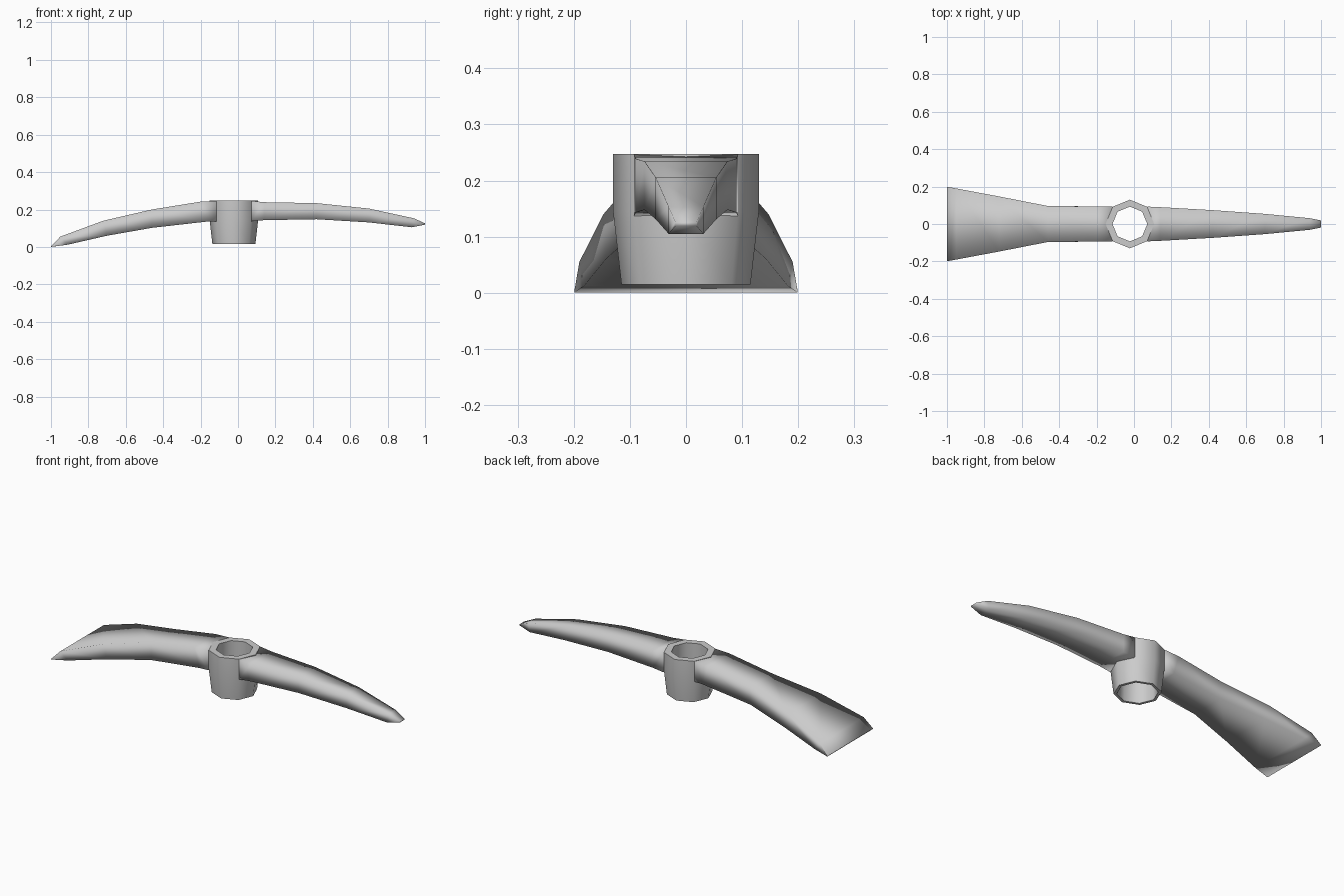
import bpy, bmesh
from math import cos, sin, pi, radians

if "Cube" in bpy.data.objects:
    bpy.data.objects.remove(bpy.data.objects["Cube"])

CX = -0.022  # centre of the handle socket


def make_object(name, bm):
    bmesh.ops.remove_doubles(bm, verts=bm.verts, dist=0.0005)
    bmesh.ops.recalc_face_normals(bm, faces=bm.faces)
    for f in bm.faces:
        f.smooth = True
    mesh = bpy.data.meshes.new(name)
    bm.to_mesh(mesh)
    bm.free()
    ob = bpy.data.objects.new(name, mesh)
    bpy.context.collection.objects.link(ob)
    return ob


def arm(name, sections):
    """Loft four-cornered sections: (x top, z top, x bottom, z bottom, half width top, half width bottom)."""
    bm = bmesh.new()
    rings = []
    for xt, zt, xb, zb, wt, wb in sections:
        pts = [(xt, -wt, zt), (xt, wt, zt), (xb, wb, zb), (xb, -wb, zb)]
        rings.append([bm.verts.new(p) for p in pts])
    for a, b in zip(rings, rings[1:]):
        for i in range(4):
            j = (i + 1) % 4
            bm.faces.new((a[i], a[j], b[j], b[i]))
    bm.faces.new(rings[0])
    # closing face at the outer end
    if (rings[-1][0].co - rings[-1][3].co).length > 0.002:
        bm.faces.new(rings[-1])
    return make_object(name, bm)


# broad adze blade, ending in a sharp edge
arm("adze_blade", [
    (CX - 0.094, 0.246, CX - 0.094, 0.137, 0.093, 0.093),
    (-0.20, 0.242, -0.17, 0.135, 0.094, 0.094),
    (-0.46, 0.200, -0.46, 0.102, 0.096, 0.096),
    (-0.72, 0.140, -0.70, 0.060, 0.147, 0.143),
    (-0.95, 0.055, -0.91, 0.012, 0.190, 0.182),
    (-1.00, 0.003, -1.00, 0.000, 0.199, 0.199),
])

# tapering pick with a blunt point
arm("pick_point", [
    (CX + 0.094, 0.246, CX + 0.094, 0.137, 0.093, 0.093),
    (0.14, 0.239, 0.14, 0.143, 0.090, 0.090),
    (0.42, 0.234, 0.42, 0.148, 0.074, 0.074),
    (0.70, 0.205, 0.70, 0.131, 0.054, 0.054),
    (0.94, 0.153, 0.93, 0.105, 0.031, 0.031),
    (1.00, 0.126, 1.00, 0.119, 0.019, 0.019),
])

# octagonal handle socket with a through hole
bm = bmesh.new()
profile = [(0.130, 0.247), (0.130, 0.145), (0.115, 0.015), (0.100, 0.015), (0.093, 0.247)]
rings = [[bm.verts.new((CX + r * cos(i * pi / 4), r * sin(i * pi / 4), z)) for i in range(8)]
         for r, z in profile]
for k in range(len(rings)):
    a, b = rings[k], rings[(k + 1) % len(rings)]
    for i in range(8):
        j = (i + 1) % 8
        bm.faces.new((a[i], a[j], b[j], b[i]))
socket = make_object("handle_socket", bm)
bpy.context.view_layer.objects.active = socket
socket.select_set(True)
bpy.ops.object.shade_smooth_by_angle(angle=radians(60))
